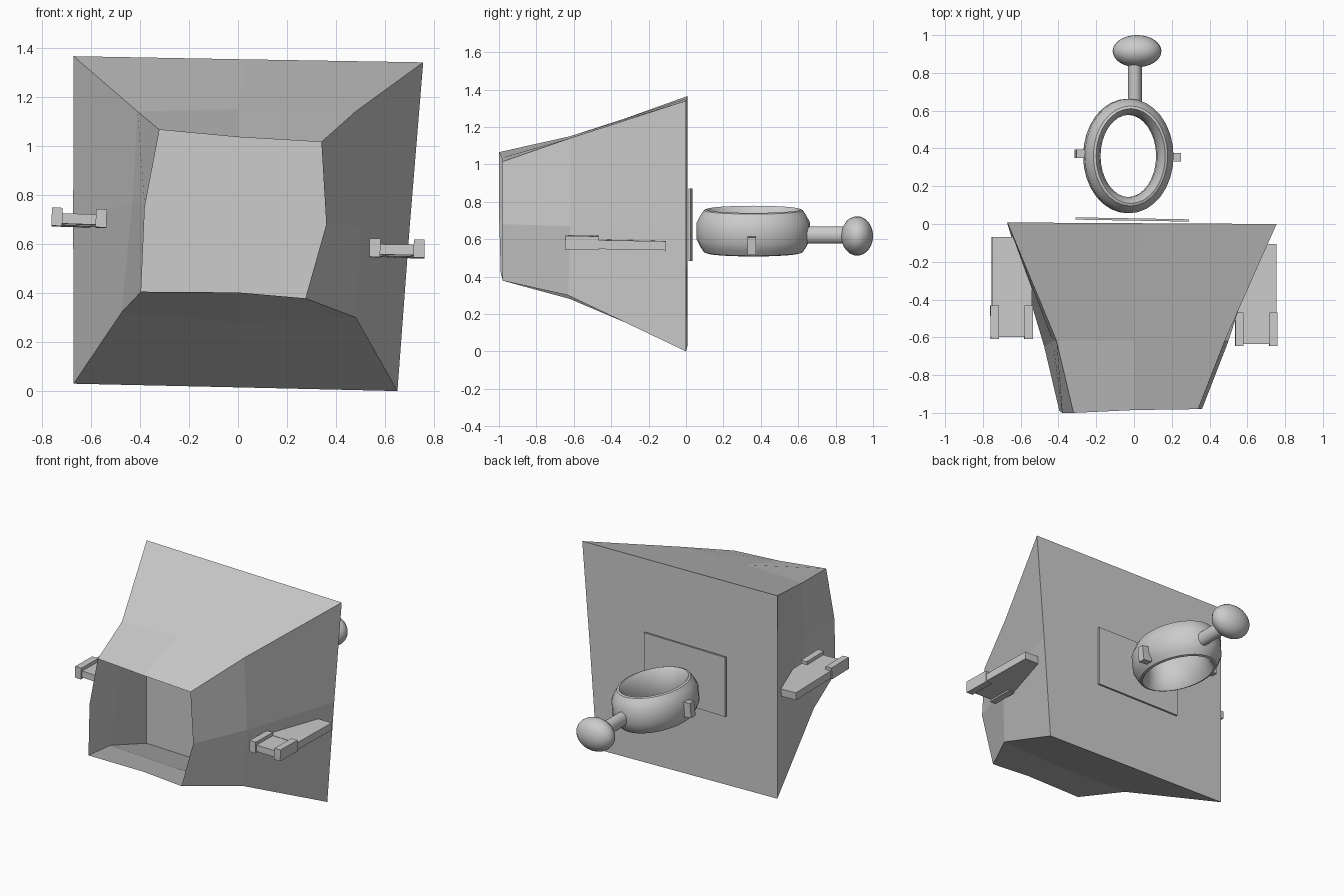
import bpy
from math import cos, sin, pi, radians
from mathutils import Matrix, Vector

if "Cube" in bpy.data.objects:
    bpy.data.objects.remove(bpy.data.objects["Cube"])


def make(name, verts, faces, smooth=False):
    me = bpy.data.meshes.new(name)
    me.from_pydata(verts, [], faces)
    me.update()
    ob = bpy.data.objects.new(name, me)
    bpy.context.collection.objects.link(ob)
    if smooth:
        bpy.ops.object.select_all(action='DESELECT')
        ob.select_set(True)
        bpy.context.view_layer.objects.active = ob
        bpy.ops.object.shade_smooth_by_angle(angle=radians(30))
    return ob


BOX = [(0, 2, 3, 1), (4, 5, 7, 6), (0, 1, 5, 4), (2, 6, 7, 3), (0, 4, 6, 2), (1, 3, 7, 5)]


def box(name, lo, hi, matrix=Matrix()):
    verts = [matrix @ Vector((x, y, z)) for z in (lo[2], hi[2])
             for y in (lo[1], hi[1]) for x in (lo[0], hi[0])]
    return make(name, verts, BOX)


# Hollow head shell: open front rim, kinked middle, closed back
rings = [
    [(-.32, -1, 1.065), (0, -.985, 1.035), (.34, -.98, 1.015), (.36, -.98, .68),
     (.275, -.98, .378), (0, -.985, .402), (-.395, -.99, .405), (-.38, -1, .75)],
    [(-.41, -.62, 1.14), (0, -.62, 1.15), (.48, -.62, 1.14), (.50, -.62, .67),
     (.48, -.63, .30), (0, -.62, .28), (-.475, -.65, .32), (-.43, -.62, .77)],
    [(-.67, .008, 1.365), (.04, .004, 1.352), (.755, 0, 1.34), (.70, 0, .67),
     (.65, 0, 0), (0, .004, .015), (-.67, .008, .03), (-.672, .008, .70)],
]
faces = [(r * 8 + i, r * 8 + 8 + i, r * 8 + 8 + (i + 1) % 8, r * 8 + (i + 1) % 8)
         for r in range(2) for i in range(8)]
faces.append(tuple(range(23, 15, -1)))
make("head_shell", [v for r in rings for v in r], faces)

# Back plate
box("back_plate", (-.30, -.006, -.195), (.30, .006, .195),
    Matrix.Translation((-.01, .024, .677)) @ Matrix.Rotation(radians(-1), 4, 'Z'))

# Forked side brackets
for name, s, y, z, tilt in (("right", 1, 0, 0, 1), ("left", -1, .037, .125, 2)):
    m = (Matrix.Translation((s * .648, y - .378, z + .575))
         @ Matrix.Rotation(radians(tilt), 4, 'Y') @ Matrix.Rotation(radians(-1), 4, 'X'))
    box(name + "_bracket_arm", (-.105, -.09, -.028), (.107, .272, .02), m)
    box(name + "_bracket_web", (-.105, -.258, -.024), (.107, -.088, .018), m)
    for side, x in (("inner", -.09 * s), ("outer", .09 * s)):
        box(f"{name}_bracket_{side}_prong", (x - .022, -.268, -.034), (x + .022, -.09, .04), m)

# Oval ring, tilted a little to the right
N = 32
tilt = Matrix.Translation((-.03, .36, .643)) @ Matrix.Rotation(radians(6), 4, 'Y')
profile = [(0, -.045), (0, .045), (-.02, .085), (-.038, .112), (-.052, .117),
           (-.07, .09), (-.085, .03), (-.085, -.03), (-.07, -.09),
           (-.052, -.117), (-.038, -.112), (-.02, -.085)]
P = len(profile)
verts = []
for i in range(N):
    a = 2 * pi * i / N
    verts += [tilt @ Vector(((.236 + d) * cos(a), (.303 + d) * sin(a), h)) for d, h in profile]
faces = [(i * P + j, (i + 1) % N * P + j, (i + 1) % N * P + (j + 1) % P, i * P + (j + 1) % P)
         for i in range(N) for j in range(P)]
make("oval_ring", verts, faces, True)

# Ring side lugs
box("right_ring_lug", (.22, -.03, -.10), (.28, .015, -.005), tilt)
box("left_ring_lug", (-.28, -.01, -.06), (-.22, .035, .035), tilt)

# Tail rod and knob
bpy.ops.mesh.primitive_cylinder_add(vertices=24, radius=1, depth=1,
                                    location=(.005, .725, .622), rotation=(pi / 2, 0, 0))
rod = bpy.context.object
rod.name = "tail_rod"
rod.scale = (.037, .046, .24)
bpy.ops.object.shade_smooth_by_angle(angle=radians(30))
bpy.ops.mesh.primitive_uv_sphere_add(segments=24, ring_count=16, radius=1,
                                     location=(.016, .915, .617), rotation=(pi / 2, 0, 0))
knob = bpy.context.object
knob.name = "tail_knob"
knob.scale = (.129, .105, .085)
bpy.ops.object.shade_smooth_by_angle(angle=radians(30))
